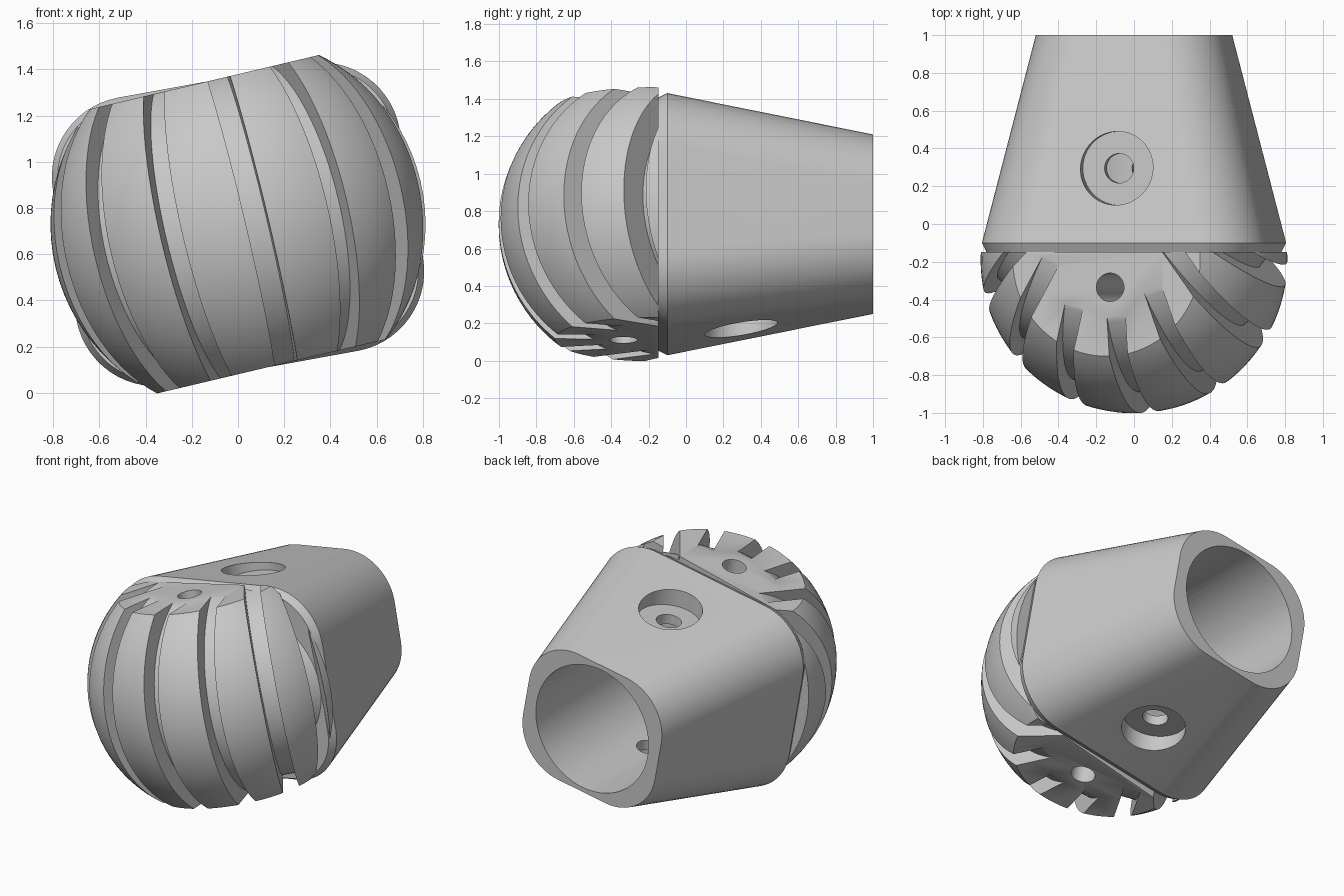
import bpy, bmesh, math
from mathutils import Matrix, Vector

old = bpy.data.objects.get("Cube")
if old:
    bpy.data.objects.remove(old, do_unlink=True)

MID = Vector((0, 0, 0.73))
BALL_TILT, SHANK_TILT = math.radians(-13.3), math.radians(-10.3)

grey = bpy.data.materials.new("plain_grey")
grey.use_nodes = True
grey.diffuse_color = (0.58, 0.58, 0.58, 1)
grey.node_tree.nodes["Principled BSDF"].inputs["Base Color"].default_value = (0.58, 0.58, 0.58, 1)


def make_object(name, bm, tilt):
    """Tilt the mesh about the long axis, lift it and link it to the scene."""
    bm.transform(Matrix.Translation(MID) @ Matrix.Rotation(tilt, 4, 'Y'))
    bmesh.ops.recalc_face_normals(bm, faces=bm.faces)
    mesh = bpy.data.meshes.new(name)
    bm.to_mesh(mesh)
    bm.free()
    mesh.materials.append(grey)
    ob = bpy.data.objects.new(name, mesh)
    bpy.context.collection.objects.link(ob)
    return ob


def loft(bm, rings):
    """Skin closed rings of points and cap both ends."""
    loops = [[bm.verts.new(p) for p in ring] for ring in rings]
    n = len(loops[0])
    for a, b in zip(loops, loops[1:]):
        for i in range(n):
            bm.faces.new((a[i], a[(i + 1) % n], b[(i + 1) % n], b[i]))
    bm.faces.new(loops[0])
    bm.faces.new(loops[-1])


def subtract(ob, bm, tilt):
    """Cut the mesh away from the object."""
    cutter = make_object("cutter", bm, tilt)
    cutter.hide_render = True
    mod = ob.modifiers.new("cut", 'BOOLEAN')
    mod.object, mod.operation, mod.solver = cutter, 'DIFFERENCE', 'EXACT'
    bpy.context.view_layer.objects.active = ob
    bpy.ops.object.modifier_apply(modifier=mod.name)
    bpy.data.objects.remove(cutter, do_unlink=True)


def drill(ob, tilt, radius, lo, hi, y=0.0, along_y=False):
    """Cut a round hole; it runs from lo to hi on the tilted up axis or on y."""
    bm = bmesh.new()
    m = Matrix.Translation((0, y, (lo + hi) / 2))
    if along_y:
        m = Matrix.Translation((0, (lo + hi) / 2, 0)) @ Matrix.Rotation(math.pi / 2, 4, 'X')
    bmesh.ops.create_cone(bm, cap_ends=True, segments=64, radius1=radius,
                          radius2=radius, depth=hi - lo, matrix=m)
    subtract(ob, bm, tilt)


def smooth(ob):
    bpy.ops.object.select_all(action='DESELECT')
    ob.select_set(True)
    bpy.context.view_layer.objects.active = ob
    bpy.ops.object.shade_smooth_by_angle(angle=math.radians(28))


# Ball: sphere with flat top and bottom, cut flat where it meets the shank
R_OUT, R_IN, FLAT, BALL_Y, BACK = 0.812, 0.70, 0.632, -0.19, -0.148
rings = []
for i in range(33):
    z = FLAT * math.sin(math.pi * (i / 32 - 0.5))
    r = math.sqrt(R_OUT ** 2 - z * z)
    rings.append([(r * math.sin(a), BALL_Y - r * math.cos(a), z)
                  for a in (math.tau * (k + 0.5) / 128 for k in range(128))])
bm = bmesh.new()
loft(bm, rings)
cut = bmesh.ops.bisect_plane(bm, geom=bm.verts[:] + bm.edges[:] + bm.faces[:],
                             plane_co=(0, BACK, 0), plane_no=(0, 1, 0), clear_outer=True)
bmesh.ops.contextual_create(bm, geom=[e for e in cut["geom_cut"]
                                      if isinstance(e, bmesh.types.BMEdge)])
ball = make_object("grooved_ball", bm, BALL_TILT)

# Grooves: square slots fanned about an upright axis behind the ball
FAN, SLOT = 0.55, 0.10
for k in range(-3, 4):
    a = math.radians(3.5 + 16.1 * k)
    ahead = Vector((math.sin(a), -math.cos(a), 0))
    across = Vector((math.cos(a), math.sin(a), 0)) * SLOT / 2
    foot = Vector((0, BALL_Y + FAN, 0)) + ahead * FAN * math.cos(a)
    floor = math.sqrt(R_IN ** 2 - (FAN * math.sin(a)) ** 2)
    sections = []
    for s in range(65):
        t = math.pi * (s / 64 - 0.5)
        out = ahead * math.cos(t) + Vector((0, 0, math.sin(t)))
        sections.append([foot + out * floor - across, foot + out * floor + across,
                         foot + out * 1.2 + across, foot + out * 1.2 - across])
    bm = bmesh.new()
    loft(bm, sections)
    subtract(ball, bm, BALL_TILT)

# Pin hole right through the ball
drill(ball, math.radians(-11.5), 0.075, -0.9, 0.9, y=-0.335)
smooth(ball)


# Tapered shank: rounded rectangles lofted along y
def rounded_rect(y, w, h, r, steps=14):
    pts = []
    for q, (sx, sz) in enumerate([(1, 1), (-1, 1), (-1, -1), (1, -1)]):
        for s in range(steps + 1):
            a = math.pi / 2 * (q + s / steps)
            pts.append((sx * (w - r) + r * math.cos(a), y, sz * (h - r) + r * math.sin(a)))
    return pts


bm = bmesh.new()
loft(bm, [rounded_rect(-0.15, 0.737, 0.607, 0.325),
          rounded_rect(-0.10, 0.762, 0.632, 0.35),
          rounded_rect(1.0, 0.50, 0.45, 0.32)])
shank = make_object("tapered_shank", bm, SHANK_TILT)
# Socket from the back, then counterbored screw holes above and below
drill(shank, SHANK_TILT, 0.42, 0.0, 1.2, along_y=True)
for side in (1, -1):
    for radius, depth in ((0.195, 0.485), (0.078, 0.3)):
        lo, hi = sorted((side * depth, side * 0.8))
        drill(shank, math.radians(-9.3), radius, lo, hi, y=0.295)
smooth(shank)
